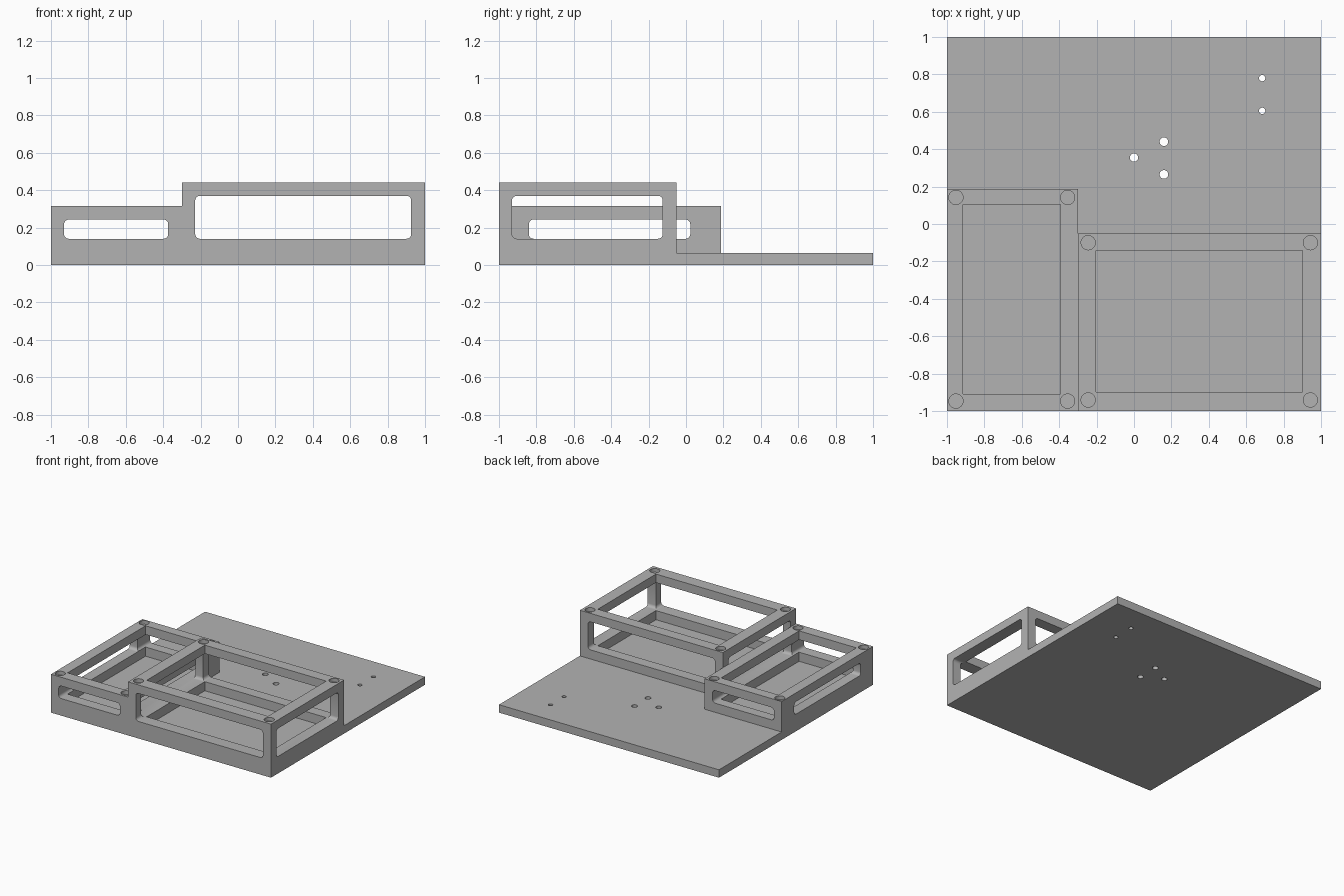
import bpy, bmesh
from mathutils import Matrix, Vector

cube = bpy.data.objects.get("Cube")
if cube:
    bpy.data.objects.remove(cube, do_unlink=True)

grey = bpy.data.materials.new("plain grey")
grey.use_nodes = True
colour = (0.45, 0.45, 0.45, 1)
grey.diffuse_color = colour
grey.node_tree.nodes["Principled BSDF"].inputs["Base Color"].default_value = colour


def finish(bm, name):
    mesh = bpy.data.meshes.new(name)
    bm.to_mesh(mesh)
    bm.free()
    mesh.materials.append(grey)
    obj = bpy.data.objects.new(name, mesh)
    bpy.context.collection.objects.link(obj)
    return obj


def block(name, low, high, round_axis=None, radius=0.025):
    """Box between two corners; edges along round_axis may be rounded."""
    low, high = Vector(low), Vector(high)
    bm = bmesh.new()
    bmesh.ops.create_cube(bm, size=1)
    bmesh.ops.scale(bm, vec=high - low, verts=bm.verts)
    bmesh.ops.translate(bm, vec=(low + high) / 2, verts=bm.verts)
    if round_axis is not None:
        edges = [e for e in bm.edges
                 if abs(e.verts[0].co[round_axis] - e.verts[1].co[round_axis]) > 1e-5]
        bmesh.ops.bevel(bm, geom=edges, offset=radius, segments=5,
                        profile=0.5, affect='EDGES')
    return finish(bm, name)


def drill(x, y, radius, bottom, top):
    bm = bmesh.new()
    bmesh.ops.create_cone(bm, cap_ends=True, segments=32, radius1=radius, radius2=radius,
                          depth=top - bottom,
                          matrix=Matrix.Translation((x, y, (top + bottom) / 2)))
    return finish(bm, "drill_cutter")


def cut(target, cutters):
    for cutter in cutters:
        cutter.hide_render = True
        mod = target.modifiers.new("cut", 'BOOLEAN')
        mod.operation = 'DIFFERENCE'
        mod.solver = 'EXACT'
        mod.object = cutter
        with bpy.context.temp_override(object=target, active_object=target,
                                       selected_objects=[target]):
            bpy.ops.object.modifier_apply(modifier=mod.name)
        bpy.data.objects.remove(cutter, do_unlink=True)
    bpy.ops.object.select_all(action='DESELECT')
    target.select_set(True)
    bpy.context.view_layer.objects.active = target
    bpy.ops.object.shade_smooth_by_angle(angle=0.5)


FLOOR, SILL = 0.065, 0.14


def housing(name, x, y, top, inner_x, inner_y, win_x, win_y, win_top, screw_x, screw_y):
    """Open frame with a window in every wall and a screw pocket at every corner."""
    body = block(name, (x[0], y[0], FLOOR), (x[1], y[1], top))
    cutters = [
        block("well", (inner_x[0], inner_y[0], 0), (inner_x[1], inner_y[1], top + 0.1)),
        block("front_back_window", (win_x[0], y[0] - 0.1, SILL),
              (win_x[1], y[1] + 0.1, win_top), 1),
        block("side_window", (x[0] - 0.1, win_y[0], SILL),
              (x[1] + 0.1, win_y[1], win_top), 0),
    ]
    cutters += [drill(px, py, 0.038, top - 0.03, top + 0.1)
                for px in screw_x for py in screw_y]
    cut(body, cutters)


# Base plate with small through holes
plate = block("base_plate", (-1, -1, 0), (1, 1, FLOOR))
holes = [(0, 0.355, 0.022), (0.16, 0.44, 0.023), (0.16, 0.265, 0.023),
         (0.685, 0.78, 0.017), (0.685, 0.605, 0.017)]
cut(plate, [drill(hx, hy, r, -0.1, 0.2) for hx, hy, r in holes])

# Low narrow frame on the right-hand side of the model
housing("low_frame", (-1, -0.3), (-1, 0.187), 0.315,
        (-0.913, -0.392), (-0.908, 0.104),
        (-0.93, -0.373), (-0.84, 0.023), 0.243,
        (-0.952, -0.355), (-0.947, 0.142))

# Tall wide frame on the left-hand side of the model
housing("tall_frame", (-0.3, 1), (-1, -0.05), 0.44,
        (-0.202, 0.901), (-0.897, -0.142),
        (-0.229, 0.926), (-0.93, -0.125), 0.37,
        (-0.245, 0.943), (-0.941, -0.1))
